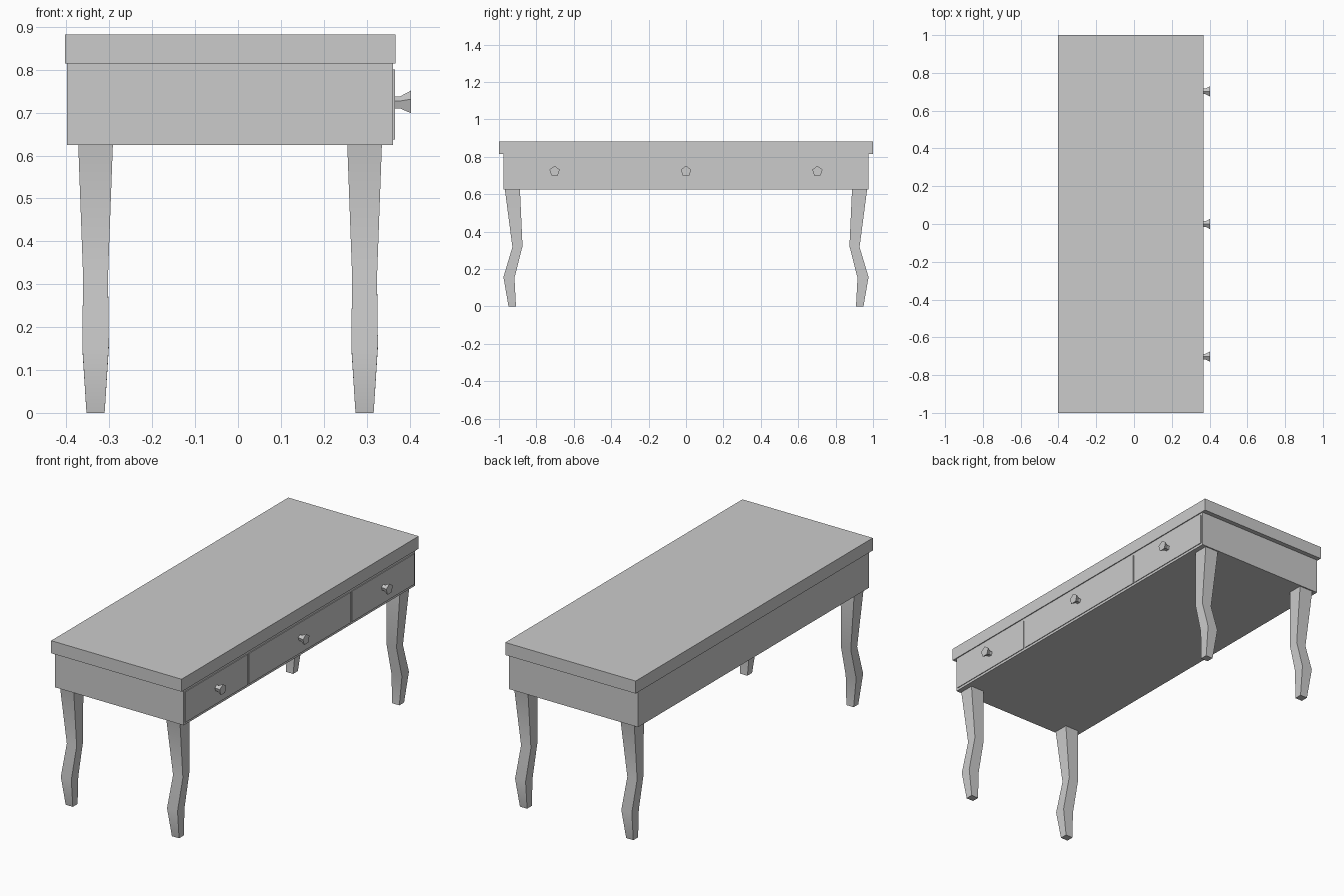
import bpy, bmesh, math

if "Cube" in bpy.data.objects:
    bpy.data.objects.remove(bpy.data.objects["Cube"])

CX = -0.0185  # centre of the carcass in x (knobs stick out on +x)


def finish(name, bm, smooth=False):
    bmesh.ops.recalc_face_normals(bm, faces=bm.faces)
    mesh = bpy.data.meshes.new(name)
    bm.to_mesh(mesh)
    bm.free()
    ob = bpy.data.objects.new(name, mesh)
    bpy.context.collection.objects.link(ob)
    if smooth:
        bpy.ops.object.select_all(action='DESELECT')
        ob.select_set(True)
        bpy.context.view_layer.objects.active = ob
        bpy.ops.object.shade_smooth_by_angle(angle=math.radians(30))
    return ob


def box(name, x, y, z):
    bm = bmesh.new()
    bmesh.ops.create_cube(bm, size=1)
    for v in bm.verts:
        v.co = [lo + (c + 0.5) * (hi - lo) for c, (lo, hi) in zip(v.co, (x, y, z))]
    return finish(name, bm)


def loft(name, rings, smooth=False):
    """Skin a list of equal-length point rings and cap both ends."""
    bm = bmesh.new()
    loops = [[bm.verts.new(p) for p in ring] for ring in rings]
    n = len(loops[0])
    for a, b in zip(loops, loops[1:]):
        for i in range(n):
            j = (i + 1) % n
            bm.faces.new((a[i], a[j], b[j], b[i]))
    bm.faces.new(loops[0])
    bm.faces.new(loops[-1])
    return finish(name, bm, smooth)


# table top and drawer case
box("table_top", (-0.403, 0.367), (-1, 1), (0.815, 0.882))
box("drawer_case", (-0.399, 0.362), (-0.975, 0.975), (0.625, 0.815))

# drawer fronts, slightly proud of the case
for name, y in (("left", (-0.965, -0.44)), ("middle", (-0.43, 0.43)), ("right", (0.44, 0.965))):
    box(name + "_drawer_front", (0.355, 0.366), y, (0.638, 0.801))

# five-sided flared knobs: (x, radius)
knob_profile = [(0.364, 0.0155), (0.378, 0.0155), (0.403, 0.029)]
for name, ky in (("left", -0.7025), ("middle", 0), ("right", 0.7025)):
    rings = [[(x, ky + r * math.sin(math.tau * i / 5), 0.7225 + r * math.cos(math.tau * i / 5))
              for i in range(5)] for x, r in knob_profile]
    loft(name + "_knob", rings)

# curved square legs: (half width in x, outer y, outer z, inner y, inner z)
leg_profile = [
    (0.0212, 0.949, 0.0, 0.909, 0.0),
    (0.031, 0.976, 0.157, 0.917, 0.153),
    (0.029, 0.928, 0.317, 0.874, 0.322),
    (0.0405, 0.969, 0.63, 0.888, 0.63),
]
for sx, xname in ((-1, "back"), (1, "front")):
    for sy, yname in ((-1, "left"), (1, "right")):
        lx = CX + sx * 0.3137
        rings = [[(lx - w, sy * yo, zo), (lx + w, sy * yo, zo),
                  (lx + w, sy * yi, zi), (lx - w, sy * yi, zi)]
                 for w, yo, zo, yi, zi in leg_profile]
        loft(f"{xname}_{yname}_leg", rings, smooth=True)
